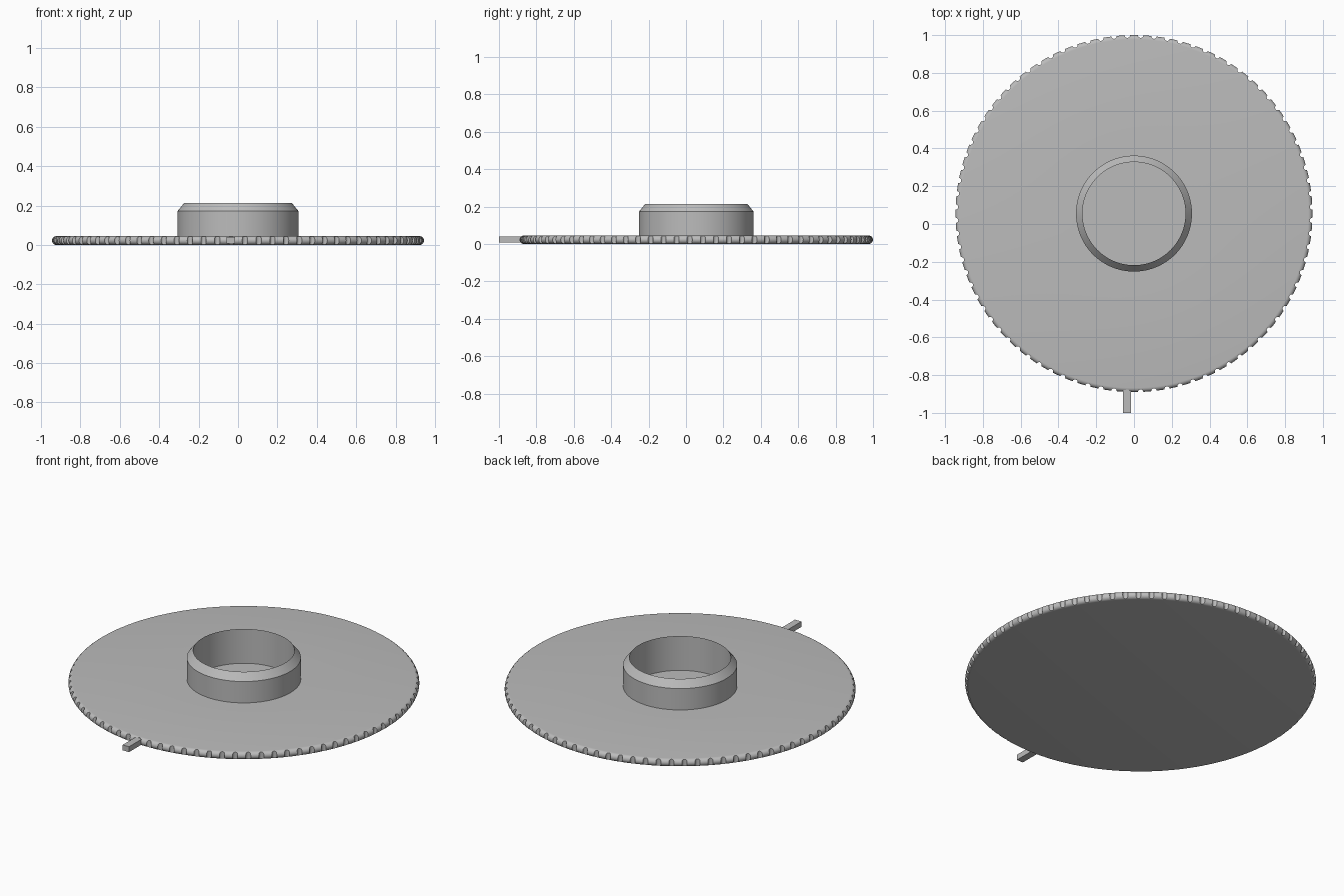
import bpy, bmesh
from math import cos, sin, pi, radians
from mathutils import Matrix, Vector

if "Cube" in bpy.data.objects:
    bpy.data.objects.remove(bpy.data.objects["Cube"])

CENTRE_Y = 0.055
R, H = 0.945, 0.0225          # disc radius, half thickness
NOTCHES = 84

grey = bpy.data.materials.new("plain grey")
grey.use_nodes = True
colour = (0.5, 0.5, 0.5, 1)
grey.diffuse_color = colour
grey.node_tree.nodes["Principled BSDF"].inputs["Base Color"].default_value = colour


def add_object(name, bm):
    bmesh.ops.recalc_face_normals(bm, faces=bm.faces)
    mesh = bpy.data.meshes.new(name)
    bm.to_mesh(mesh)
    bm.free()
    mesh.materials.append(grey)
    obj = bpy.data.objects.new(name, mesh)
    bpy.context.collection.objects.link(obj)
    return obj


def select(obj):
    bpy.ops.object.select_all(action='DESELECT')
    obj.select_set(True)
    bpy.context.view_layer.objects.active = obj


def lathe(name, profile, steps, closed=False):
    """Spin an (r, z) profile about the vertical axis."""
    bm = bmesh.new()
    verts = [bm.verts.new((r, 0, z)) for r, z in profile]
    edges = [bm.edges.new(pair) for pair in zip(verts, verts[1:])]
    if closed:
        edges.append(bm.edges.new((verts[-1], verts[0])))
    bmesh.ops.spin(bm, geom=verts + edges, cent=(0, 0, 0), axis=(0, 0, 1),
                   angle=2 * pi, steps=steps, use_merge=True)
    bmesh.ops.remove_doubles(bm, verts=bm.verts, dist=1e-5)
    obj = add_object(name, bm)
    obj.location.y = CENTRE_Y
    return obj


# Disc with a rounded rim and a round recess under the hub
rim = [(R - H + H * cos(a), H + H * sin(a))
       for a in (radians(90 - 15 * i) for i in range(13))]
disc = lathe("disc", [(0, 0.01), (0.29, 0.01), (0.29, 2 * H)] + rim + [(0, 0)], 168)

# Small vertical notches around the rim
bm = bmesh.new()
for i in range(NOTCHES):
    a = 2 * pi * (i + 0.5) / NOTCHES
    bmesh.ops.create_cone(bm, cap_ends=True, segments=16, radius1=0.014,
                          radius2=0.014, depth=0.1,
                          matrix=Matrix.Translation((R * cos(a), R * sin(a), H)))
cutter = add_object("notch_cutter", bm)
cutter.location.y = CENTRE_Y
cutter.hide_render = True
cut = disc.modifiers.new("notches", 'BOOLEAN')
cut.operation = 'DIFFERENCE'
cut.solver = 'EXACT'
cut.object = cutter
select(disc)
bpy.ops.object.modifier_apply(modifier=cut.name)
bpy.data.objects.remove(cutter)

# Hollow hub with a chamfered top edge
hub = lathe("hub", [(0.273, 0.005), (0.273, 0.214), (0.307, 0.172), (0.307, 0.005)],
            96, closed=True)

# Pointer tab at the front
bm = bmesh.new()
bmesh.ops.create_cube(bm, size=1)
bmesh.ops.scale(bm, vec=Vector((0.042, 0.14, 0.032)), verts=bm.verts)
tab = add_object("pointer_tab", bm)
tab.location = (-0.037, -0.93, 0.024)

for obj in (disc, hub):
    select(obj)
    bpy.ops.object.shade_smooth_by_angle(angle=radians(30))
